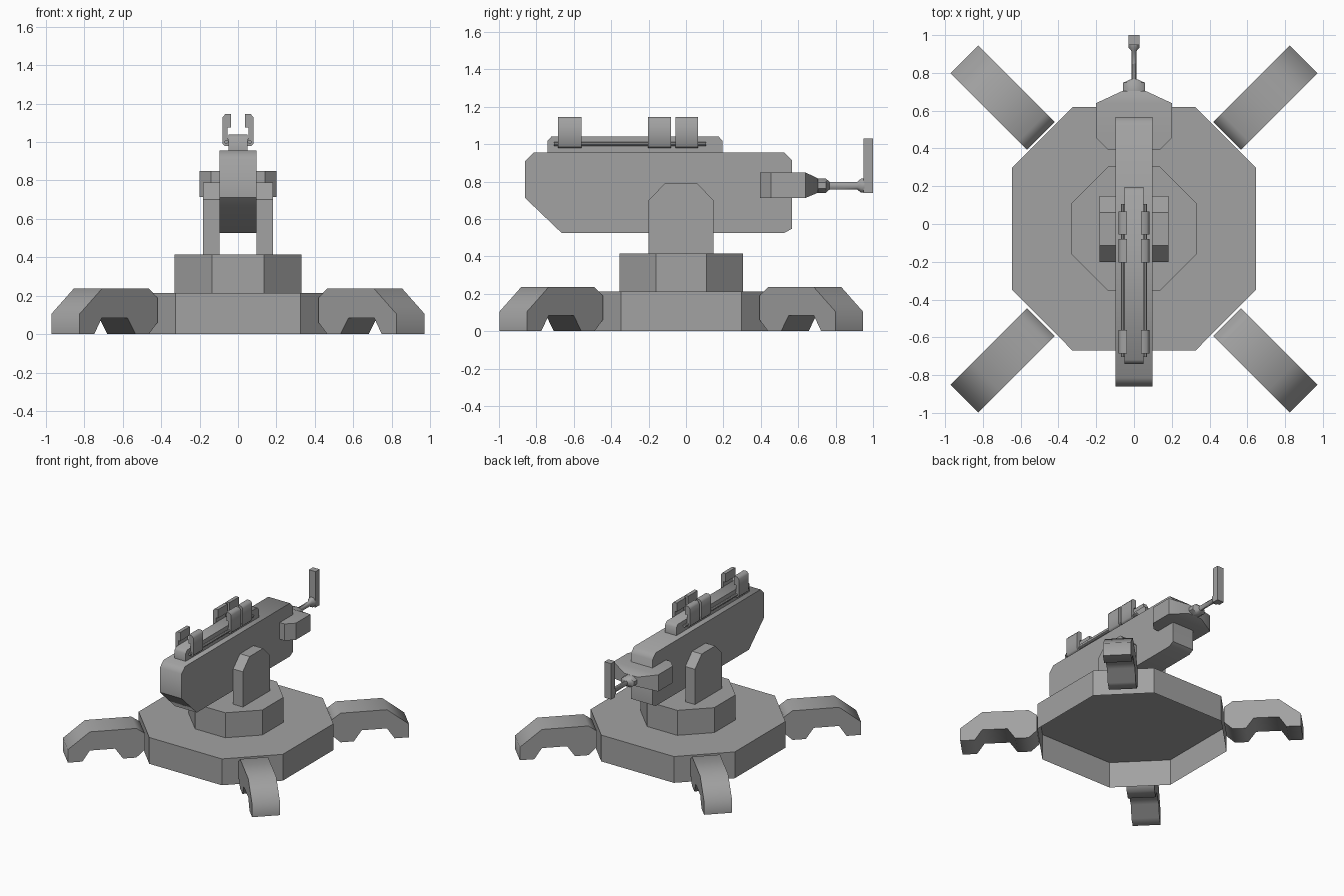
import bpy, bmesh, math
from mathutils import Matrix, Vector

cube = bpy.data.objects.get("Cube")
if cube:
    bpy.data.objects.remove(cube, do_unlink=True)

GREY = (0.36, 0.36, 0.36, 1.0)
mat = bpy.data.materials.new("plain grey")
mat.use_nodes = True
mat.diffuse_color = GREY
mat.node_tree.nodes["Principled BSDF"].inputs["Base Color"].default_value = GREY

CY = -0.0255  # y of the base centre


def finish(name, bm, smooth=None):
    """Turn a bmesh into a coloured object, optionally smooth below an angle."""
    bmesh.ops.recalc_face_normals(bm, faces=bm.faces)
    mesh = bpy.data.meshes.new(name)
    bm.to_mesh(mesh)
    bm.free()
    mesh.materials.append(mat)
    obj = bpy.data.objects.new(name, mesh)
    bpy.context.collection.objects.link(obj)
    if smooth:
        bpy.ops.object.select_all(action='DESELECT')
        obj.select_set(True)
        bpy.context.view_layer.objects.active = obj
        bpy.ops.object.shade_smooth_by_angle(angle=math.radians(smooth))
    return obj


def loft(name, rings, smooth=None, matrix=None, open_start=False):
    """Skin matching rings of 3D points and cap the ends."""
    bm = bmesh.new()
    loops = [[bm.verts.new(p) for p in ring] for ring in rings]
    for a, b in zip(loops, loops[1:]):
        for i in range(len(a)):
            j = (i + 1) % len(a)
            bm.faces.new((a[i], a[j], b[j], b[i]))
    if not open_start:
        bm.faces.new(loops[0])
    bm.faces.new(loops[-1])
    if matrix:
        bm.transform(matrix)
    return finish(name, bm, smooth)


def prism(name, outline, lo, hi, axis, smooth=None, matrix=None, open_start=False):
    """Extrude a 2D outline along one axis from lo to hi."""
    def place(p, h):
        c = list(p)
        c.insert("xyz".index(axis), h)
        return Vector(c)
    rings = [[place(p, h) for p in outline] for h in (lo, hi)]
    return loft(name, rings, smooth, matrix, open_start)


def octagon(rx, ry, cx, cy, y0):
    """Chamfered rectangle: half sizes, half lengths of straight edges, centre."""
    return [(rx, y0 - cy), (rx, y0 + cy), (cx, y0 + ry), (-cx, y0 + ry),
            (-rx, y0 + cy), (-rx, y0 - cy), (-cx, y0 - ry), (cx, y0 - ry)]


# Base shell, open underneath, and turntable
prism("base_plate", octagon(0.645, 0.645, 0.325, 0.323, CY), 0.0, 0.213, 'z', open_start=True)
prism("turntable", octagon(0.33, 0.33, 0.135, 0.135, CY), 0.213, 0.415, 'z', open_start=True)

# Four diagonal feet, profile in distance from centre and height
foot = [(0.697, 0.06), (0.697, 0.19), (0.76, 0.236), (1.106, 0.236), (1.27, 0.105),
        (1.27, 0.0), (1.162, 0.0), (1.106, 0.085), (0.918, 0.085), (0.859, 0.0), (0.76, 0.0)]
for name, angle in (("back_left", 45), ("back_right", 135), ("front_right", 225), ("front_left", 315)):
    turn = Matrix.Translation((0, CY, 0)) @ Matrix.Rotation(math.radians(angle), 4, 'Z')
    prism(name + "_foot", foot, -0.104, 0.104, 'y', 60, turn)

# Main body between two upright brackets
body = [(-0.86, 0.712), (-0.665, 0.525), (0.525, 0.525), (0.567, 0.548),
        (0.567, 0.913), (0.525, 0.955), (-0.815, 0.955), (-0.86, 0.91)]
prism("main_body", body, -0.097, 0.097, 'x', 45.5)
bracket = [(-0.2, 0.415), (-0.2, 0.7), (-0.113, 0.79), (0.06, 0.79), (0.147, 0.7), (0.147, 0.415)]

# Top rail
rail = [(-0.74, 0.955), (-0.74, 1.018), (-0.72, 1.04), (0.175, 1.04), (0.195, 1.018), (0.195, 0.955)]
prism("top_rail", rail, -0.05, 0.05, 'x', 50)

# Hooked clip section for the left side, in x and z
clip = [(0.05, 0.98), (0.07, 0.98), (0.081, 0.992), (0.081, 1.128), (0.066, 1.145), (0.037, 1.145),
        (0.037, 1.075), (0.055, 1.075), (0.055, 1.025), (0.05, 1.01)]


def circle(cx, cz, rx, rz, n=8):
    """Flat-sided round section in x and z, given across its flats."""
    turns = [math.tau * (i + 0.5) / n for i in range(n)]
    k = math.cos(math.pi / n)
    return [(cx + rx / k * math.cos(t), cz + rz / k * math.sin(t)) for t in turns]


# Paired parts on both sides
for side, s in (("left", 1), ("right", -1)):
    prism(side + "_bracket", bracket, s * 0.097, s * 0.183, 'x')
    prism(side + "_side_rod", circle(s * 0.06, 1.001, 0.01, 0.01), -0.705, 0.107, 'y')
    for label, y0, y1 in (("front", -0.685, -0.56), ("middle", -0.203, -0.08), ("back", -0.055, 0.065)):
        prism(f"{side}_{label}_clip", [(s * x, z) for x, z in clip], y0, y1, 'y', 52)


def rect(y, hx, z0, z1):
    return [(-hx, y, z0), (hx, y, z0), (hx, y, z1), (-hx, y, z1)]


# Collar with tapered back
loft("rear_collar", [rect(0.395, 0.14, 0.713, 0.848), rect(0.455, 0.2, 0.713, 0.848),
                     rect(0.64, 0.2, 0.713, 0.848), rect(0.705, 0.06, 0.74, 0.817)], 40)
# Crank axle and upright handle
axle = [(0.70, 0.057, 0.038), (0.748, 0.057, 0.038), (0.768, 0.013, 0.02),
        (0.915, 0.013, 0.02), (0.935, 0.03, 0.037), (0.955, 0.03, 0.037)]
loft("crank_axle", [[(x, y, z) for x, z in circle(0, 0.778, rx, rz)] for y, rx, rz in axle], 50)
loft("crank_handle", [rect(0.948, 0.03, 0.74, 1.03), rect(1.0, 0.03, 0.74, 1.03)])
